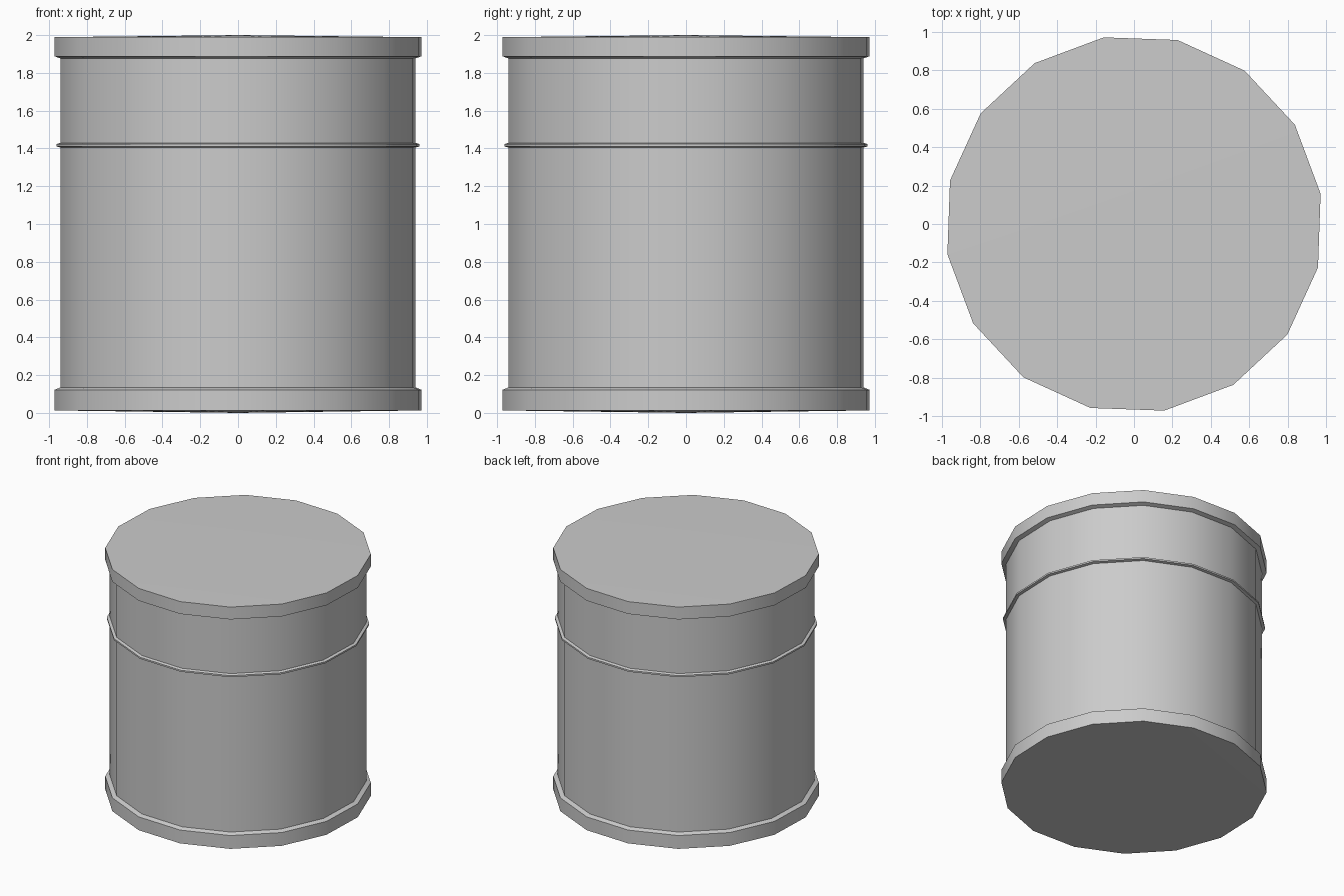
import bpy
import bmesh
import math

if "Cube" in bpy.data.objects:
    bpy.data.objects.remove(bpy.data.objects["Cube"])

SIDES = 16
TURN = math.radians(9.2)   # rotation of the polygon about z
R_RIM, R_BODY, R_BEAD = 0.985, 0.952, 0.973


def lathe(name, profile):
    """Turn (radius, z) points, listed bottom to top, into a 16-sided shell."""
    bm = bmesh.new()
    rows = []
    for r, z in profile:
        if r == 0:
            rows.append([bm.verts.new((0, 0, z))] * SIDES)
        else:
            rows.append([bm.verts.new((r * math.cos(TURN + math.tau * i / SIDES),
                                       r * math.sin(TURN + math.tau * i / SIDES), z))
                         for i in range(SIDES)])
    for low, high in zip(rows, rows[1:]):
        for i in range(SIDES):
            j = (i + 1) % SIDES
            corners = [low[i], low[j], high[j], high[i]]
            bm.faces.new(list(dict.fromkeys(corners)))
    mesh = bpy.data.meshes.new(name)
    bm.to_mesh(mesh)
    bm.free()
    ob = bpy.data.objects.new(name, mesh)
    bpy.context.collection.objects.link(ob)
    bpy.ops.object.select_all(action='DESELECT')
    ob.select_set(True)
    bpy.context.view_layer.objects.active = ob
    bpy.ops.object.shade_smooth_by_angle(angle=math.radians(30))
    return ob


# Base rim with a very slightly bulged underside
lathe("base_rim", [(0, 0), (R_RIM, 0.013), (R_RIM, 0.122), (R_BODY, 0.135)])

# Main wall, below and above the bead
lathe("lower_wall", [(R_BODY, 0.135), (R_BODY, 1.405)])
lathe("upper_wall", [(R_BODY, 1.43), (R_BODY, 1.877)])

# Thin raised bead
lathe("bead", [(R_BODY, 1.405), (R_BEAD, 1.41), (R_BEAD, 1.423), (R_BODY, 1.43)])

# Top rim with a very slightly bulged lid
lathe("top_rim", [(R_BODY, 1.877), (R_RIM, 1.888), (R_RIM, 1.989), (0, 2.0)])
